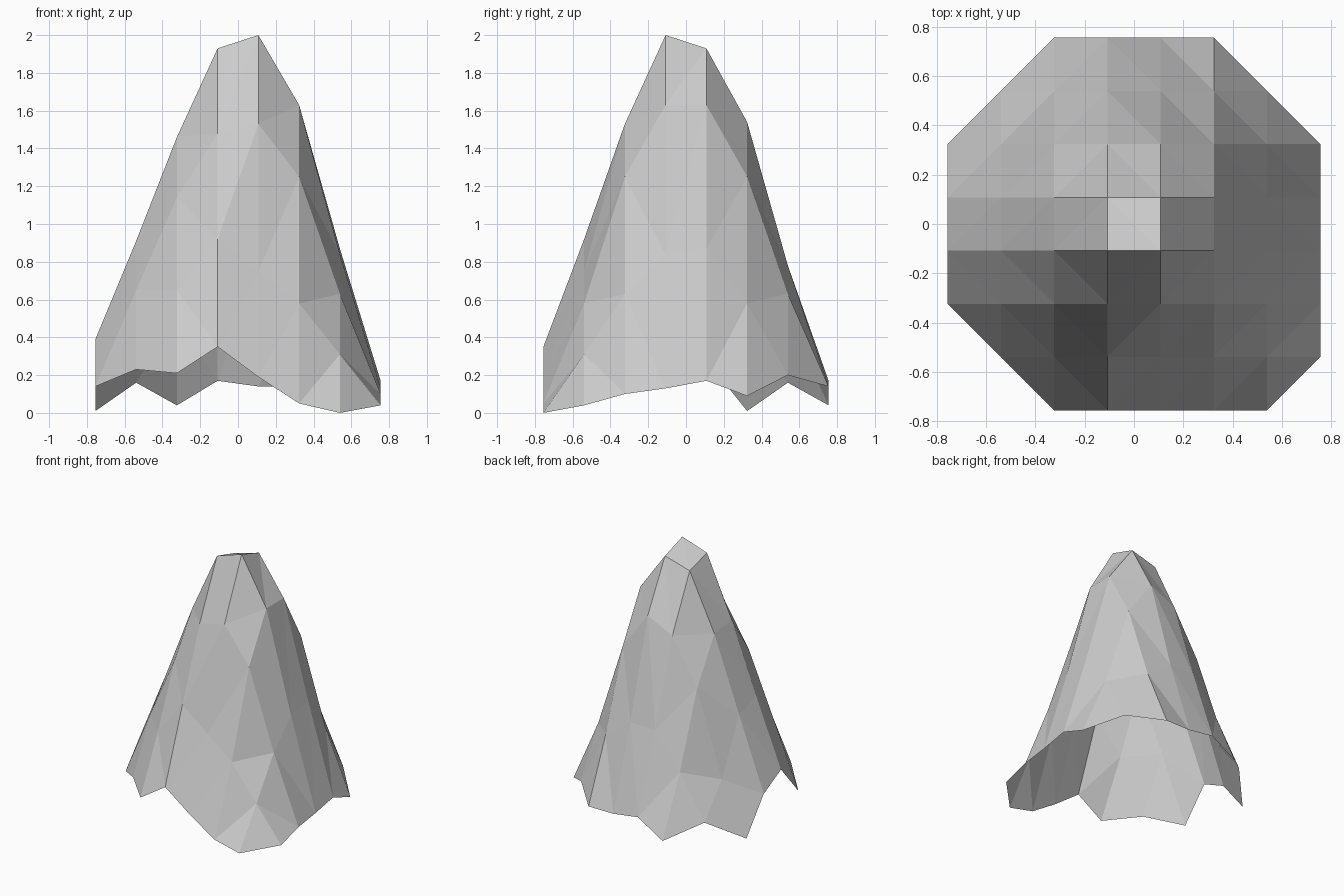
import bpy
import bmesh

# Remove the default object
default_cube = bpy.data.objects.get("Cube")
if default_cube:
    bpy.data.objects.remove(default_cube, do_unlink=True)

GRID_HALF = 0.755
CELLS = 7
NO_POINT = None

# Terrain heights: rows run front to back, columns right to left of the model
heights = [
    [NO_POINT, NO_POINT, .21, .35, .19, .05, 0, NO_POINT],
    [NO_POINT, .23, .65, .92, .75, .58, .31, .04],
    [.14, .65, 1.14, 1.48, 1.53, 1.25, .63, .1],
    [.39, .91, 1.46, 1.93, 2, 1.63, .84, .13],
    [.28, .85, 1.43, 1.87, 1.93, 1.63, .87, .17],
    [.01, .42, 1.08, 1.44, 1.54, 1.25, .58, .09],
    [NO_POINT, .16, .5, .78, .78, .63, .2, NO_POINT],
    [NO_POINT, NO_POINT, .04, .17, .14, .14, NO_POINT, NO_POINT],
]


def grid_position(index):
    """Place a row or column index on the evenly spaced square grid."""
    return GRID_HALF * (2 * index / CELLS - 1)


def make_material(name, colour):
    material = bpy.data.materials.new(name)
    material.use_nodes = True
    material.diffuse_color = colour
    shader = material.node_tree.nodes["Principled BSDF"]
    shader.inputs["Base Color"].default_value = colour
    return material


def cell_triangles(column, row):
    """Split a cell across the slope, so its diagonal rings the peak."""
    near_right, near_left = (column, row), (column + 1, row)
    far_right, far_left = (column, row + 1), (column + 1, row + 1)
    east, north = column >= CELLS // 2, row >= CELLS // 2
    if east != north:
        return ((near_right, near_left, far_left),
                (near_right, far_left, far_right))
    return ((near_right, near_left, far_right),
            (near_left, far_left, far_right))


# Mountain shell: an open faceted surface with clipped corners
bm = bmesh.new()
points = {}
for row, line in enumerate(heights):
    for column, height in enumerate(line):
        if height is not NO_POINT:
            points[column, row] = bm.verts.new(
                (grid_position(column), grid_position(row), height))

for row in range(CELLS):
    for column in range(CELLS):
        for corners in cell_triangles(column, row):
            if all(corner in points for corner in corners):
                bm.faces.new([points[corner] for corner in corners])

mesh = bpy.data.meshes.new("mountain_peak")
bm.to_mesh(mesh)
bm.free()
mesh.materials.append(make_material("stone_grey", (0.6, 0.6, 0.6, 1)))
mountain = bpy.data.objects.new("mountain_peak", mesh)
bpy.context.collection.objects.link(mountain)
